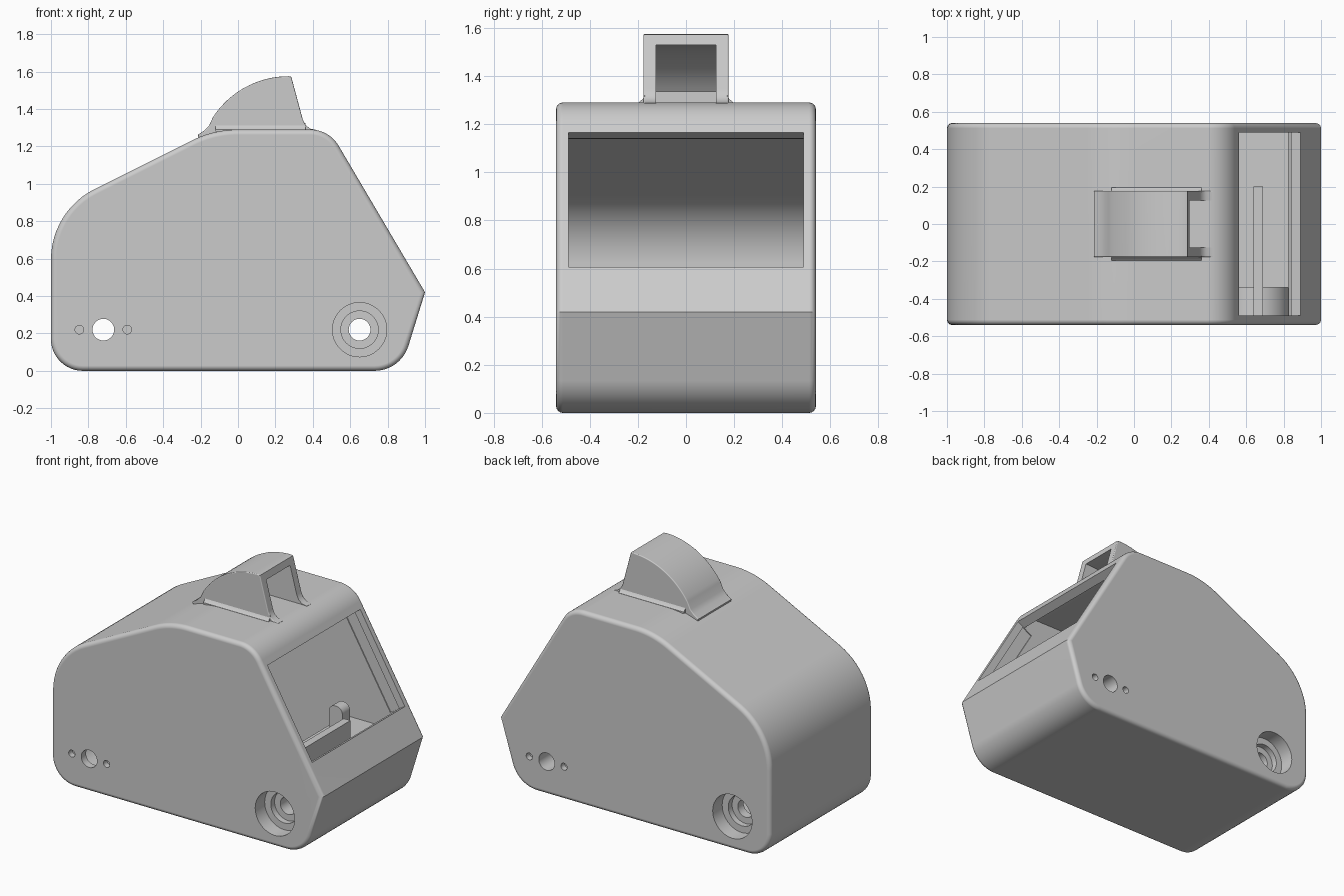
import bpy, bmesh, math
from mathutils import Vector

cube = bpy.data.objects.get("Cube")
if cube:
    bpy.data.objects.remove(cube, do_unlink=True)

grey = bpy.data.materials.new("plain grey")
grey.use_nodes = True
colour = (0.6, 0.6, 0.6, 1)
grey.diffuse_color = colour
grey.node_tree.nodes["Principled BSDF"].inputs["Base Color"].default_value = colour


def finish(bm, name):
    bmesh.ops.recalc_face_normals(bm, faces=bm.faces)
    mesh = bpy.data.meshes.new(name)
    bm.to_mesh(mesh)
    bm.free()
    mesh.materials.append(grey)
    ob = bpy.data.objects.new(name, mesh)
    bpy.context.collection.objects.link(ob)
    return ob


def extrude(name, points, y0, y1, bevel=0):
    """Sweep an x-z outline from y0 to y1, rounding the rims."""
    bm = bmesh.new()
    face = bm.faces.new([bm.verts.new((x, y0, z)) for x, z in points])
    out = bmesh.ops.extrude_face_region(bm, geom=[face])
    moved = [v for v in out["geom"] if isinstance(v, bmesh.types.BMVert)]
    bmesh.ops.translate(bm, verts=moved, vec=(0, y1 - y0, 0))
    if bevel:
        rims = [e for e in bm.edges if abs(e.verts[0].co.y - e.verts[1].co.y) < 1e-5]
        bmesh.ops.bevel(bm, geom=rims, offset=bevel, segments=4, profile=0.5, affect="EDGES")
    return finish(bm, name)


def box(name, x0, x1, y0, y1, z0, z1):
    return extrude(name, [(x0, z0), (x1, z0), (x1, z1), (x0, z1)], y0, y1)


def cylinder(name, x, z, r, y0, y1):
    ring = [math.tau * i / 48 for i in range(48)]
    return extrude(name, [(x + r * math.cos(a), z + r * math.sin(a)) for a in ring], y0, y1)


def rounded(corners, steps=12):
    """Replace each corner (x, z, tangent length) by a true arc."""
    pts = []
    for i, (x, z, t) in enumerate(corners):
        p = Vector((x, z))
        if t == 0:
            pts.append((x, z))
            continue
        u = (Vector(corners[i - 1][:2]) - p).normalized()
        v = (Vector(corners[(i + 1) % len(corners)][:2]) - p).normalized()
        half = u.angle(v) / 2
        centre = p + (u + v).normalized() * t / math.cos(half)
        a, b = p + u * t - centre, p + v * t - centre
        sweep = a.angle(b)
        for k in range(steps + 1):
            f = k / steps
            q = centre + (a * math.sin((1 - f) * sweep) + b * math.sin(f * sweep)) / math.sin(sweep)
            pts.append((q.x, q.y))
    return pts


def inset(corners, d):
    """Move every edge of an anticlockwise outline inward by d."""
    res = []
    for i, (x, z, t) in enumerate(corners):
        p = Vector((x, z))
        e = (p - Vector(corners[i - 1][:2])).normalized()
        f = (Vector(corners[(i + 1) % len(corners)][:2]) - p).normalized()
        n, m = Vector((-e.y, e.x)), Vector((-f.y, f.x))
        q = p + (n + m) * d / (1 + n.dot(m))
        res.append((q.x, q.y, t * 0.75))
    return res


def cut(ob, *cutters):
    bpy.context.view_layer.objects.active = ob
    for c in cutters:
        mod = ob.modifiers.new("cut", "BOOLEAN")
        mod.operation, mod.solver, mod.object = "DIFFERENCE", "EXACT", c
        bpy.ops.object.modifier_apply(modifier=mod.name)


# Housing shell
outline = [(-1, 0, 0.17), (0.87, 0, 0.14), (1, 0.42, 0), (0.487, 1.29, 0.1),
           (-0.13, 1.29, 0.13), (-1, 0.855, 0.26)]
housing = extrude("housing", rounded(outline), -0.54, 0.54, 0.028)
cavity = extrude("cavity_cutter", rounded(inset(outline, 0.06)), -0.49, 0.49)

# Sloped window, cut square to the slanted face
low, high = Vector((0.89, 0.607)), Vector((0.56, 1.166))
along = (high - low).normalized()
out = Vector((along.y, -along.x))


def slab(name, d0, d1, half, grow):
    a, b = low - along * grow, high + along * grow
    return extrude(name, [tuple(a + out * d0), tuple(a + out * d1),
                          tuple(b + out * d1), tuple(b + out * d0)], -half, half)


window = slab("window_cutter", -0.09, 0.1, 0.488, 0)
groove = slab("groove_cutter", -0.13, -0.05, 0.496, 0.004)

# Inner mounts
bosses = [cylinder("front_boss", 0.65, 0.22, 0.18, -0.51, -0.34),
          cylinder("rear_boss", -0.72, 0.22, 0.18, 0.34, 0.51)]
mount = box("inner_mount", 0.45, 0.825, -0.34, 0.5, 0.03, 0.43)
divider = box("inner_divider", 0.64, 0.69, -0.5, 0.2, 0.4, 0.57)
lug = extrude("inner_lug", rounded([(0.46, 0.4, 0), (0.56, 0.4, 0),
                                    (0.56, 0.58, 0.045), (0.46, 0.58, 0.045)]), 0.3, 0.38)

# Bolt holes: a stepped recess on one side, pin holes on the other
holes = []
for x, side in ((0.65, -1), (-0.72, 1)):
    holes.append(cylinder("bolt_cutter", x, 0.22, 0.058, -0.7, 0.7))
    for r, depth in ((0.145, 0.1), (0.1, 0.14)):
        holes.append(cylinder("recess_cutter", x, 0.22, r, side * 0.7, side * (0.54 - depth)))
    for dx in (-0.128, 0.128):
        holes.append(cylinder("pin_cutter", x + dx, 0.22, 0.023, -side * 0.7, -side * 0.5))

cut(housing, cavity, window, groove, *holes)
for part in (*bosses, mount):
    cut(part, *holes)

# Hood: quarter-round back, flared foot, open to the right
def arc(r, a0, a1, n=20):
    angles = [math.radians(a0 + (a1 - a0) * i / n) for i in range(n + 1)]
    return [(0.27 + r * math.cos(a), 1.093 + r * math.sin(a)) for a in angles]


foot = [(-0.21, 1.245), (0.42, 1.245), (0.42, 1.288), (0.385, 1.295), (0.36, 1.315), (0.346, 1.345)]
hood = extrude("hood", foot + [(0.285, 1.572)] + arc(0.482, 90, 147)
               + [(-0.155, 1.31), (-0.18, 1.285), (-0.215, 1.262)], -0.177, 0.177, 0.006)
hollow = extrude("hood_cutter", [(-0.09, 1.283), (0.6, 1.283), (0.6, 1.528)]
                 + arc(0.435, 90, 146), -0.125, 0.125)
cut(hood, hollow)

# Small fillet strips where the hood sides meet the roof
flares = []
for s in (-1, 1):
    bm = bmesh.new()
    section = [(0.17, 1.325), (0.18, 1.305), (0.195, 1.291), (0.195, 1.28), (0.17, 1.28)]
    face = bm.faces.new([bm.verts.new((-0.12, s * y, z)) for y, z in section])
    ext = bmesh.ops.extrude_face_region(bm, geom=[face])
    bmesh.ops.translate(bm, vec=(0.48, 0, 0),
                        verts=[v for v in ext["geom"] if isinstance(v, bmesh.types.BMVert)])
    flares.append(finish(bm, "hood_flare"))

for c in (cavity, window, groove, hollow, *holes):
    bpy.data.objects.remove(c, do_unlink=True)

# Smooth curves, sharp edges
for ob in (housing, hood, mount, divider, lug, *bosses, *flares):
    bpy.ops.object.select_all(action="DESELECT")
    ob.select_set(True)
    bpy.context.view_layer.objects.active = ob
    bpy.ops.object.shade_smooth_by_angle(angle=math.radians(32))
    ob.modifiers.new("even_shading", "WEIGHTED_NORMAL").keep_sharp = True
